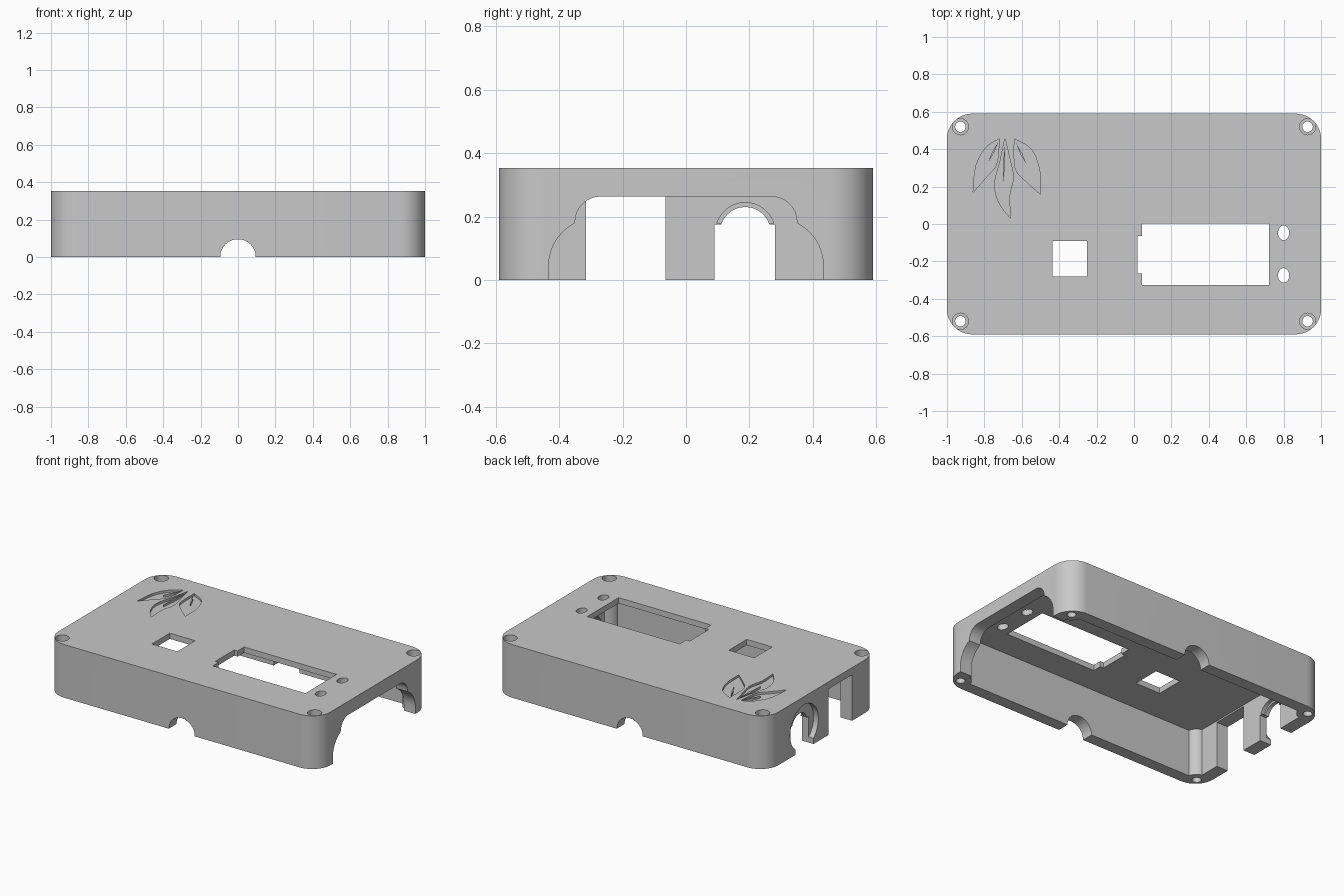
import bpy
import bmesh
from math import cos, sin, pi

if "Cube" in bpy.data.objects:
    bpy.data.objects.remove(bpy.data.objects["Cube"], do_unlink=True)

grey = bpy.data.materials.new("matte grey")
grey.use_nodes = True
colour = (0.58, 0.58, 0.58, 1)
grey.diffuse_color = colour
grey.node_tree.nodes["Principled BSDF"].inputs["Base Color"].default_value = colour

# Maps a profile point (u, v) and an extrusion distance w to 3D
AXES = {
    "x": lambda u, v, w: (w, u, v),
    "y": lambda u, v, w: (u, w, v),
    "z": lambda u, v, w: (u, v, w),
}


def prism(name, points, axis, start, end):
    """Extrude a closed profile along one axis."""
    bm = bmesh.new()
    place = AXES[axis]
    lower, upper = [[bm.verts.new(place(u, v, w)) for u, v in points] for w in (start, end)]
    bm.faces.new(lower)
    bm.faces.new(upper)
    count = len(points)
    for i in range(count):
        j = (i + 1) % count
        bm.faces.new((lower[i], lower[j], upper[j], upper[i]))
    bmesh.ops.recalc_face_normals(bm, faces=bm.faces)
    mesh = bpy.data.meshes.new(name)
    bm.to_mesh(mesh)
    bm.free()
    mesh.materials.append(grey)
    obj = bpy.data.objects.new(name, mesh)
    bpy.context.collection.objects.link(obj)
    return obj


def arc(cx, cy, rx, ry, first, last, steps):
    angles = [first + (last - first) * i / steps for i in range(steps + 1)]
    return [(cx + rx * cos(a), cy + ry * sin(a)) for a in angles]


def oval(cx, cy, rx, ry):
    return arc(cx, cy, rx, ry, 0, 2 * pi, 40)[:-1]


def rect(x0, x1, y0, y1):
    return [(x0, y0), (x1, y0), (x1, y1), (x0, y1)]


def mirrored(quarter):
    """Repeat the +x +y quarter of an outline in all four quadrants."""
    back = quarter[::-1]
    return (quarter + [(-x, y) for x, y in back]
            + [(-x, -y) for x, y in quarter] + [(x, -y) for x, y in back])


def smooth_curve(points, steps=5):
    """Catmull-Rom curve through the given points."""
    padded = [points[0]] + points + [points[-1]]
    result = []
    for a, b, c, d in zip(padded, padded[1:], padded[2:], padded[3:]):
        for i in range(steps):
            t = i / steps
            result.append(tuple(
                0.5 * (2 * q + (r - p) * t + (2 * p - 5 * q + 4 * r - s) * t * t
                       + (3 * q - p - 3 * r + s) * t ** 3)
                for p, q, r, s in zip(a, b, c, d)))
    return result


HEIGHT = 0.353
CEILING = 0.315
SCREW_X, SCREW_Y = 0.928, 0.52
outer_corner = arc(0.865, 0.455, 0.135, 0.135, 0, pi / 2, 12)
shell = prism("enclosure_shell", mirrored(outer_corner), "z", 0, HEIGHT)


def cut(points, axis, start, end):
    cutter = prism("cutter", points, axis, start, end)
    cutter.hide_render = True
    modifier = shell.modifiers.new("cut", "BOOLEAN")
    modifier.operation = "DIFFERENCE"
    modifier.solver = "EXACT"
    modifier.object = cutter
    bpy.context.view_layer.objects.active = shell
    bpy.ops.object.modifier_apply(modifier=modifier.name)
    bpy.data.objects.remove(cutter, do_unlink=True)


# Hollow interior, open at the bottom, leaving a round screw post in each corner
post = arc(SCREW_X, SCREW_Y, 0.068, 0.068, 4.52, 3.29, 12)
cut(mirrored(post), "z", -0.1, CEILING)

# Stepped opening in the right end
half = [(0.433, -0.1)] + arc(0.283, 0.045, 0.15, 0.15, 0, 1.1, 10)
half += arc(0.27, 0.183, 0.08, 0.08, 0, pi / 2, 8)
cut(half + [(-y, z) for y, z in reversed(half)], "x", 0.8, 1.1)

# Wide slot and cable arch in the left end
PORT_Y, PORT_Z = 0.187, 0.15
cut(rect(-0.315, -0.065, -0.1, CEILING - 0.01), "x", -1.1, -0.85)
cut(rect(0.09, 0.28, -0.1, 0.175), "x", -1.1, -0.85)
cut(oval(PORT_Y, PORT_Z, 0.08, 0.08), "x", -1.1, -0.85)
cut(arc(PORT_Y, PORT_Z, 0.094, 0.094, 0.3, pi - 0.3, 24), "x", -0.94, -0.85)
cut(oval(PORT_Y, PORT_Z, 0.148, 0.148), "x", -1.1, -0.965)

# Half-round cable notches in the long walls
cut(oval(0, 0, 0.095, 0.095), "y", -0.7, 0.7)

# Display window with side tab, square window and two oval holes
window = [(0.043, -0.325), (0.723, -0.325), (0.723, 0.003), (0.043, 0.003),
          (0.043, -0.065), (0.018, -0.065), (0.018, -0.265), (0.043, -0.265)]
cut(window, "z", 0.2, 0.5)
cut(rect(-0.437, -0.25, -0.28, -0.092), "z", 0.2, 0.5)
for y in (-0.047, -0.275):
    cut(oval(0.8, y, 0.03, 0.039), "z", 0.2, 0.5)

# Counterbored screw holes at the corners
for x in (-SCREW_X, SCREW_X):
    for y in (-SCREW_Y, SCREW_Y):
        cut(oval(x, y, 0.028, 0.028), "z", -0.1, 0.5)
        cut(oval(x, y, 0.043, 0.043), "z", HEIGHT - 0.04, 0.5)

# Shallow leaf ornament recessed into the top: two edges from stem to tip
leaves = [
    ([(-0.72, 0.455), (-0.79, 0.41), (-0.845, 0.31), (-0.86, 0.17)],
     [(-0.86, 0.17), (-0.79, 0.25), (-0.735, 0.32), (-0.72, 0.455)]),
    ([(-0.69, 0.46), (-0.715, 0.34), (-0.745, 0.21), (-0.72, 0.11), (-0.66, 0.03)],
     [(-0.66, 0.03), (-0.665, 0.15), (-0.645, 0.25), (-0.665, 0.35), (-0.69, 0.46)]),
    ([(-0.64, 0.455), (-0.55, 0.4), (-0.505, 0.29), (-0.5, 0.16)],
     [(-0.5, 0.16), (-0.58, 0.23), (-0.635, 0.3), (-0.64, 0.455)]),
]
for outer, inner in leaves:
    cut(smooth_curve(outer) + smooth_curve(inner), "z", HEIGHT - 0.015, 0.5)

# Raised veins inside the leaves
veins = [((-0.725, 0.44), (-0.78, 0.33)), ((-0.69, 0.42), (-0.7, 0.22)),
         ((-0.63, 0.43), (-0.575, 0.32))]
for i, ((x0, y0), (x1, y1)) in enumerate(veins):
    mx, my = (x0 + x1) / 2, (y0 + y1) / 2
    outline = [(x0, y0), (mx - 0.006, my), (x1, y1), (mx + 0.006, my)]
    prism(f"leaf_vein_{i + 1}", outline, "z", HEIGHT - 0.02, HEIGHT - 0.001)

# Smooth curved walls, sharp edges elsewhere
bpy.ops.object.select_all(action="DESELECT")
shell.select_set(True)
bpy.context.view_layer.objects.active = shell
bpy.ops.object.shade_smooth_by_angle(angle=pi / 6)
